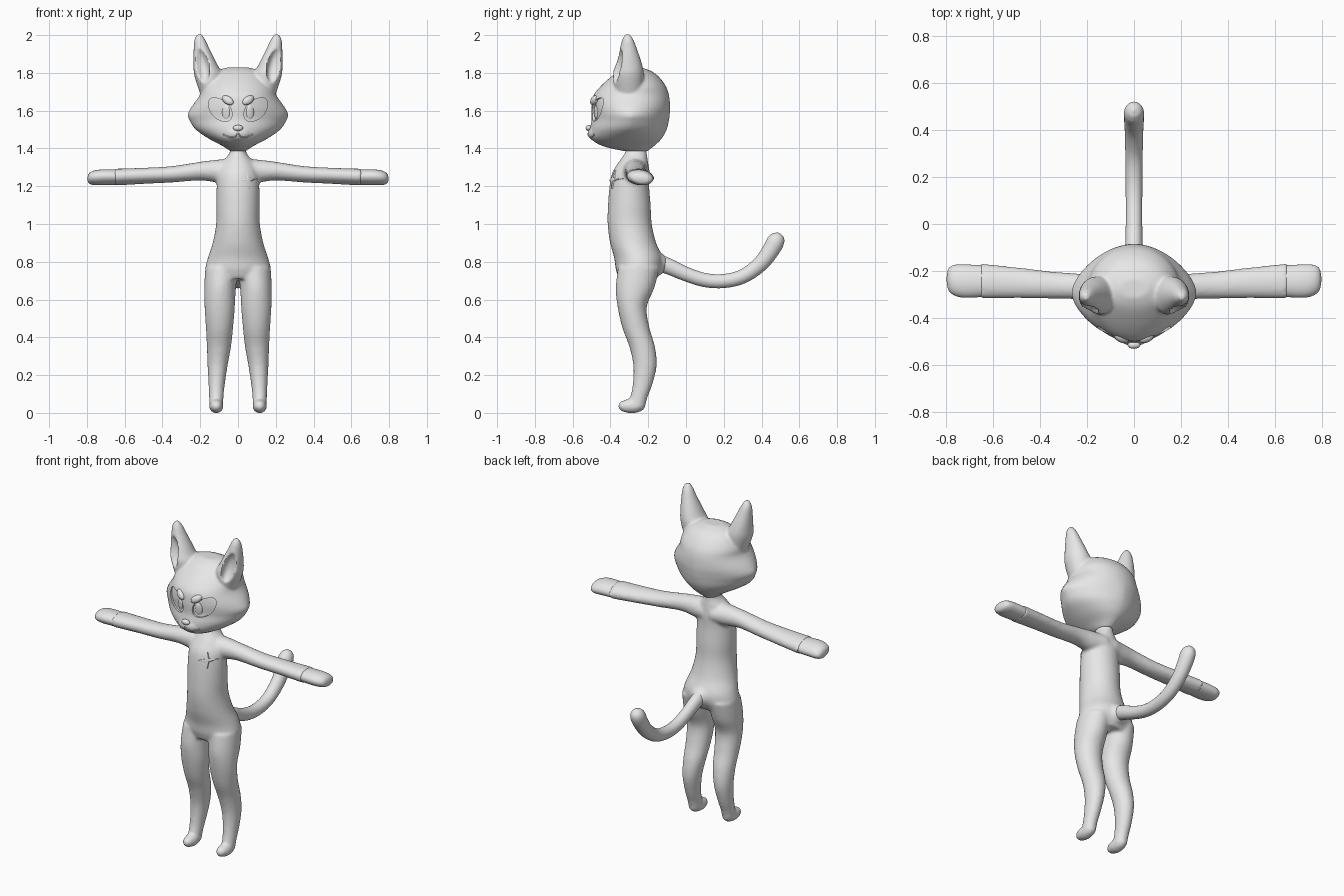
import bpy, bmesh, math
from mathutils import Vector, Matrix, Euler
from mathutils.bvhtree import BVHTree

cube = bpy.data.objects.get("Cube")
if cube:
    bpy.data.objects.remove(cube, do_unlink=True)

grey = bpy.data.materials.new("plain grey")
grey.use_nodes = True
grey.diffuse_color = (0.8, 0.8, 0.8, 1)
grey.node_tree.nodes["Principled BSDF"].inputs["Base Color"].default_value = (0.8, 0.8, 0.8, 1)


# ---- helpers ----
def select(objs):
    bpy.ops.object.select_all(action='DESELECT')
    for o in objs:
        o.select_set(True)
    bpy.context.view_layer.objects.active = objs[0]


def apply(obj):
    select([obj])
    bpy.ops.object.convert(target='MESH')
    return obj


def finish(bm, name):
    bmesh.ops.recalc_face_normals(bm, faces=bm.faces)
    mesh = bpy.data.meshes.new(name)
    bm.to_mesh(mesh)
    bm.free()
    mesh.materials.append(grey)
    obj = bpy.data.objects.new(name, mesh)
    bpy.context.collection.objects.link(obj)
    return obj


def smooth(obj, angle=40):
    select([obj])
    bpy.ops.object.shade_smooth_by_angle(angle=math.radians(angle))
    return obj


def spline(points, steps=4, closed=False):
    """Catmull-Rom through tuples of any length."""
    n, out = len(points), []
    pick = (lambda i: points[i % n]) if closed else (lambda i: points[max(0, min(n - 1, i))])
    for i in range(n if closed else n - 1):
        quad = list(zip(pick(i - 1), pick(i), pick(i + 1), pick(i + 2)))
        for k in range(steps):
            t = k / steps
            out.append(tuple(b + 0.5 * t * (c - a + t * (2*a - 5*b + 4*c - d + t * (3*(b - c) + d - a)))
                             for a, b, c, d in quad))
    return out if closed else out + [points[-1]]


def loft(name, rings, axis='Z', side=1, roll=0, sides=32):
    """Rings are x, y, z, two radii and an optional superellipse power."""
    rings = spline(rings)
    centres = [Vector((r[0] * side, r[1], r[2])) for r in rings]
    bm, loops = bmesh.new(), []
    for i, r in enumerate(rings):
        u, v = Vector((1, 0, 0)), Vector((0, 1, 0))
        if axis == 'X':
            u, v = Vector((0, math.cos(roll), -math.sin(roll))), Vector((0, math.sin(roll), math.cos(roll)))
        elif axis == 'PATH':
            v = u.cross(centres[min(i + 1, len(rings) - 1)] - centres[max(i - 1, 0)]).normalized()
        power = 2 / (r[5] if len(r) > 5 else 2)
        loop = []
        for k in range(sides):
            a = 2 * math.pi * k / sides
            c, s = math.cos(a), math.sin(a)
            loop.append(bm.verts.new(centres[i] + u * r[3] * math.copysign(abs(c) ** power, c)
                                     + v * r[4] * math.copysign(abs(s) ** power, s)))
        loops.append(loop)
    for a, b in zip(loops, loops[1:]):
        for k in range(sides):
            j = (k + 1) % sides
            bm.faces.new((a[k], a[j], b[j], b[k]))
    bm.faces.new(loops[0])
    bm.faces.new(loops[-1])
    return finish(bm, name)


def ball(name, loc, radii, rot=(0, 0, 0)):
    bm = bmesh.new()
    bmesh.ops.create_uvsphere(bm, u_segments=24, v_segments=16, radius=1,
                              matrix=Matrix.LocRotScale(Vector(loc), Euler(rot), Vector(radii)))
    return finish(bm, name)


def fuse(parts, name, voxel, relax):
    """Melt overlapping parts into one soft skin."""
    select(parts)
    bpy.ops.object.join()
    obj = parts[0]
    obj.name = obj.data.name = name
    m = obj.modifiers.new("skin", 'REMESH')
    m.mode, m.voxel_size = 'VOXEL', voxel
    m = obj.modifiers.new("relax", 'SMOOTH')
    m.factor, m.iterations = 0.5, relax
    return smooth(apply(obj), 60)


def carve(obj, cutter):
    cutter.hide_render = True
    m = obj.modifiers.new("carve", 'BOOLEAN')
    m.operation, m.object = 'DIFFERENCE', cutter
    apply(obj)
    bpy.data.objects.remove(cutter, do_unlink=True)


def tree(obj):
    return BVHTree.FromObject(obj, bpy.context.evaluated_depsgraph_get())


def on_front(skin, x, z):
    hit = skin.ray_cast(Vector((x, -2, z)), Vector((0, 1, 0)))[0]
    return hit.y if hit else -0.4


def plate(name, skin, outline, front, back, dome=0):
    """Closed plate that follows the front of a skin, from -front to +back."""
    n, layers = len(outline), 5
    cx, cz = (sum(p[i] for p in outline) / n for i in (0, 1))
    bm = bmesh.new()
    rims = []
    for sign in (-1, 1):
        prev = None
        for k in range(1, layers + 1):
            f = k / layers
            loop = []
            for px, pz in outline:
                x, z = cx + (px - cx) * f, cz + (pz - cz) * f
                y = on_front(skin, x, z)
                y += back if sign > 0 else -front - dome * math.sqrt(max(0, 1 - f * f))
                loop.append(bm.verts.new((x, y, z)))
            if prev is None:
                bm.faces.new(loop)
            else:
                for i in range(n):
                    j = (i + 1) % n
                    bm.faces.new((prev[i], prev[j], loop[j], loop[i]))
            prev = loop
        rims.append(prev)
    for i in range(n):
        j = (i + 1) % n
        bm.faces.new((rims[0][i], rims[0][j], rims[1][j], rims[1][i]))
    return finish(bm, name)


def oval(x, z, rx, rz, tilt=0, n=24):
    c, s = math.cos(tilt), math.sin(tilt)
    ring = [(rx * math.cos(2*math.pi*k/n), rz * math.sin(2*math.pi*k/n)) for k in range(n)]
    return [(x + a * c - b * s, z + a * s + b * c) for a, b in ring]


# ---- body: torso, legs, feet and arms in one skin ----
parts = [loft("torso", [
    (0, -.255, .71, .14, .10), (0, -.25, .76, .172, .122), (0, -.252, .82, .16, .128),
    (0, -.28, .9, .134, .122), (0, -.298, 1, .116, .117), (0, -.3, 1.1, .115, .113),
    (0, -.3, 1.2, .113, .105), (0, -.293, 1.27, .107, .098), (0, -.278, 1.33, .08, .077),
    (0, -.265, 1.38, .043, .057), (0, -.265, 1.43, .042, .055)]),
    ball("tail_root", (0, -.165, .79), (.065, .07, .065))]
for s in (1, -1):
    parts += [loft("leg", [
        (.085, -.25, .77, .088, .11), (.095, -.27, .66, .084, .102), (.097, -.285, .56, .08, .077),
        (.098, -.265, .45, .072, .072), (.101, -.232, .35, .064, .068), (.108, -.217, .25, .053, .062),
        (.113, -.23, .15, .043, .052), (.115, -.25, .08, .038, .046), (.115, -.262, .03, .037, .045)], side=s),
        ball("foot", (.115 * s, -.288, .036), (.038, .074, .038)),
        loft("arm", [
            (.03, -.27, 1.285, .08, .055), (.1, -.268, 1.28, .064, .061), (.2, -.267, 1.28, .055, .049),
            (.35, -.26, 1.263, .058, .043), (.5, -.25, 1.255, .066, .042), (.652, -.243, 1.248, .075, .044)],
            'X', s, .12)]
body = fuse(parts, "body", .01, 5)

# ---- hands and tail ----
for s, label in ((1, "left"), (-1, "right")):
    smooth(loft(label + "_hand", [
        (.63, -.243, 1.248, .067, .04), (.72, -.243, 1.247, .071, .041), (.765, -.239, 1.244, .065, .037),
        (.789, -.236, 1.241, .047, .026), (.797, -.235, 1.24, .012, .007)], 'X', s, .12))
smooth(loft("tail", [
    (0, -.16, .80, .04, .045), (0, -.09, .775, .037, .042), (0, 0, .735, .035, .038),
    (0, .1, .703, .035, .037), (0, .2, .698, .036, .037), (0, .3, .722, .037, .038),
    (0, .39, .785, .039, .041), (0, .445, .855, .042, .045), (0, .475, .91, .042, .046),
    (0, .484, .94, .029, .032), (0, .487, .954, .006, .007)], 'PATH'))

# ---- head with muzzle and dished ears ----
parts = [loft("skull", [
    (0, -.265, 1.385, .04, .06, 2), (0, -.305, 1.412, .08, .135, 2), (0, -.315, 1.45, .152, .185, 1.9),
    (0, -.305, 1.5, .224, .203, 1.75), (0, -.295, 1.55, .257, .205, 1.65), (0, -.293, 1.58, .266, .207, 1.65),
    (0, -.292, 1.62, .246, .208, 1.8), (0, -.29, 1.68, .204, .2, 2), (0, -.279, 1.73, .191, .172, 2),
    (0, -.27, 1.78, .158, .126, 2), (0, -.27, 1.81, .12, .085, 2), (0, -.275, 1.828, .06, .04, 2)], sides=64),
    ball("muzzle", (0, -.465, 1.48), (.075, .055, .045))]
for s in (1, -1):
    ear = loft("ear", [
        (.13, -.3, 1.66, .06, .07), (.153, -.305, 1.78, .077, .082), (.171, -.305, 1.84, .064, .074),
        (.191, -.305, 1.92, .044, .048), (.202, -.308, 1.975, .029, .03), (.204, -.31, 2.004, .012, .012)], side=s)
    carve(ear, ball("ear_dish", (.203 * s, -.39, 1.845), (.042, .066, .105), (0, .24 * s, .45 * s)))
    parts.append(ear)
head = fuse(parts, "head", .0075, 4)

# ---- sunken eye sockets ----
eye = [(.157, 1.633), (.138, 1.667), (.085, 1.657), (.042, 1.62),
       (.032, 1.575), (.05, 1.547), (.095, 1.549), (.138, 1.582)]
bare = tree(head)
for s in (1, -1):
    carve(head, plate("socket", bare, [(x * s, z) for x, z in spline(eye, 4, True)], .08, .012))
smooth(head, 45)

# ---- pupils, brows, nose and mouth ----
face = tree(head)
for s, label in ((1, "left"), (-1, "right")):
    smooth(plate(label + "_pupil", face, oval(.064 * s, 1.592, .02, .038), .002, .01, .006))
    smooth(plate(label + "_brow", bare, oval(.054 * s, 1.655, .034, .021, .6 * s), .002, .015, .014))
smooth(ball("nose", (0, -.515, 1.508), (.027, .016, .016)))

curve = bpy.data.curves.new("mouth", 'CURVE')
curve.dimensions, curve.bevel_depth = '3D', .0035
half = [(0, 1.478), (.016, 1.462), (.04, 1.46), (.062, 1.466), (.08, 1.477)]
lip = spline([(-x, z) for x, z in half[:0:-1]] + half)
line = curve.splines.new('POLY')
line.points.add(len(lip) - 1)
for p, (x, z) in zip(line.points, lip):
    p.co = (x, on_front(face, x, z), z, 1)
curve.materials.append(grey)
mouth = bpy.data.objects.new("mouth", curve)
bpy.context.collection.objects.link(mouth)
smooth(apply(mouth))

# ---- four-pointed chest star ----
star = []
for k in range(8):
    a, r = math.pi * k / 4 + .1, .013 if k % 2 else .048
    star.append((.058 + r * math.cos(a), 1.235 + r * math.sin(a)))
plate("chest_star", tree(body), star, .008, .01)
